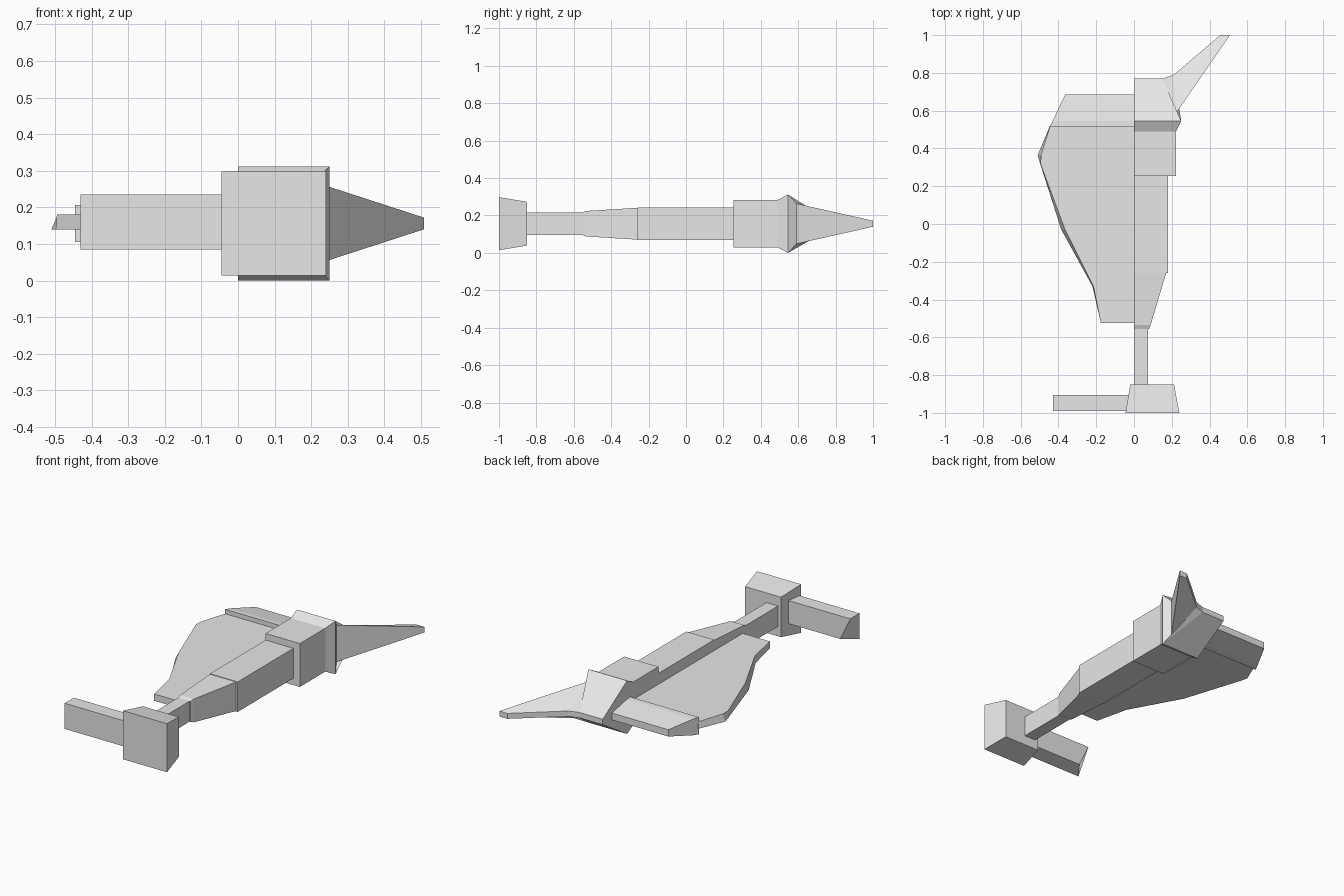
import bpy
import bmesh

cube = bpy.data.objects.get("Cube")
if cube:
    bpy.data.objects.remove(cube, do_unlink=True)

# One plain grey for the whole craft
grey = bpy.data.materials.new("light grey")
grey.use_nodes = True
colour = (0.8, 0.8, 0.8, 1)
grey.diffuse_color = colour
grey.node_tree.nodes["Principled BSDF"].inputs["Base Color"].default_value = colour

MID = 0.156  # height of the craft's centre line


def loft(name, rings):
    """Skin a series of four-cornered rings and cap both ends."""
    bm = bmesh.new()
    rows = [[bm.verts.new(p) for p in ring] for ring in rings]
    for a, b in zip(rows, rows[1:]):
        for i in range(4):
            j = (i + 1) % 4
            bm.faces.new((a[i], a[j], b[j], b[i]))
    bm.faces.new(rows[0])
    bm.faces.new(rows[-1])
    bmesh.ops.recalc_face_normals(bm, faces=bm.faces)
    mesh = bpy.data.meshes.new(name)
    bm.to_mesh(mesh)
    bm.free()
    mesh.materials.append(grey)
    obj = bpy.data.objects.new(name, mesh)
    bpy.context.collection.objects.link(obj)
    return obj


def section(y, x0, x1, half):
    """Upright rectangle across the craft at y."""
    return [(x0, y, MID - half), (x1, y, MID - half),
            (x1, y, MID + half), (x0, y, MID + half)]


def hull(name, *stations):
    return loft(name, [section(*s) for s in stations])


# Fuselage, front to back
hull("head_block", (-1, -0.045, 0.24, 0.142), (-0.85, -0.02, 0.212, 0.117))
hull("neck", (-0.86, 0, 0.075, 0.06), (-0.54, 0, 0.075, 0.06))
hull("tapered_collar", (-0.555, 0, 0.08, 0.06), (-0.535, 0, 0.088, 0.068),
     (-0.26, 0, 0.17, 0.085))
hull("main_body", (-0.26, 0, 0.18, 0.088), (0.27, 0, 0.18, 0.088))
hull("rear_body", (0.255, 0, 0.222, 0.127), (0.49, 0, 0.222, 0.127),
     (0.545, 0, 0.25, MID))

# Side bar on the head, its outer end cut back below
bar_front, bar_back = -0.99, -0.905
loft("head_bar", [
    [(-0.03, bar_front, 0.085), (-0.03, bar_back, 0.1),
     (-0.03, bar_back, 0.235), (-0.03, bar_front, 0.235)],
    [(-0.43, bar_front, 0.085), (-0.365, bar_back, 0.1),
     (-0.43, bar_back, 0.235), (-0.43, bar_front, 0.235)]])

# Swept tail fin: leading (x, y, half height) and trailing (x, y) points
leading = [(0, 0.545, MID), (0.25, 0.545, MID), (0.225, 0.59, 0.108), (0.508, 1, 0.016)]
trailing = [(0, 0.77), (0.15, 0.77), (0.21, 0.79), (0.457, 1)]
EDGE = 0.016
loft("tail_fin", [
    [(lx, ly, MID - h), (lx, ly, MID + h), (tx, ty, MID + EDGE), (tx, ty, MID - EDGE)]
    for (lx, ly, h), (tx, ty) in zip(leading, trailing)])

# Flat side wing with a slanted rim: y, rim x on top, rim x below
rim = [(-0.525, -0.175, -0.175), (-0.33, -0.215, -0.22), (-0.03, -0.365, -0.385),
       (0.32, -0.495, -0.497), (0.365, -0.492, -0.51), (0.52, -0.443, -0.445)]
loft("side_wing", [
    [(0, y, 0.14), (low, y, 0.14), (top, y, 0.18), (0, y, 0.18)]
    for y, top, low in rim])

# Thick wedge along the wing's trailing edge
hull("wing_flap", (0.515, -0.445, 0, 0.05), (0.545, -0.431, 0, 0.048),
     (0.685, -0.365, 0, 0.02))
